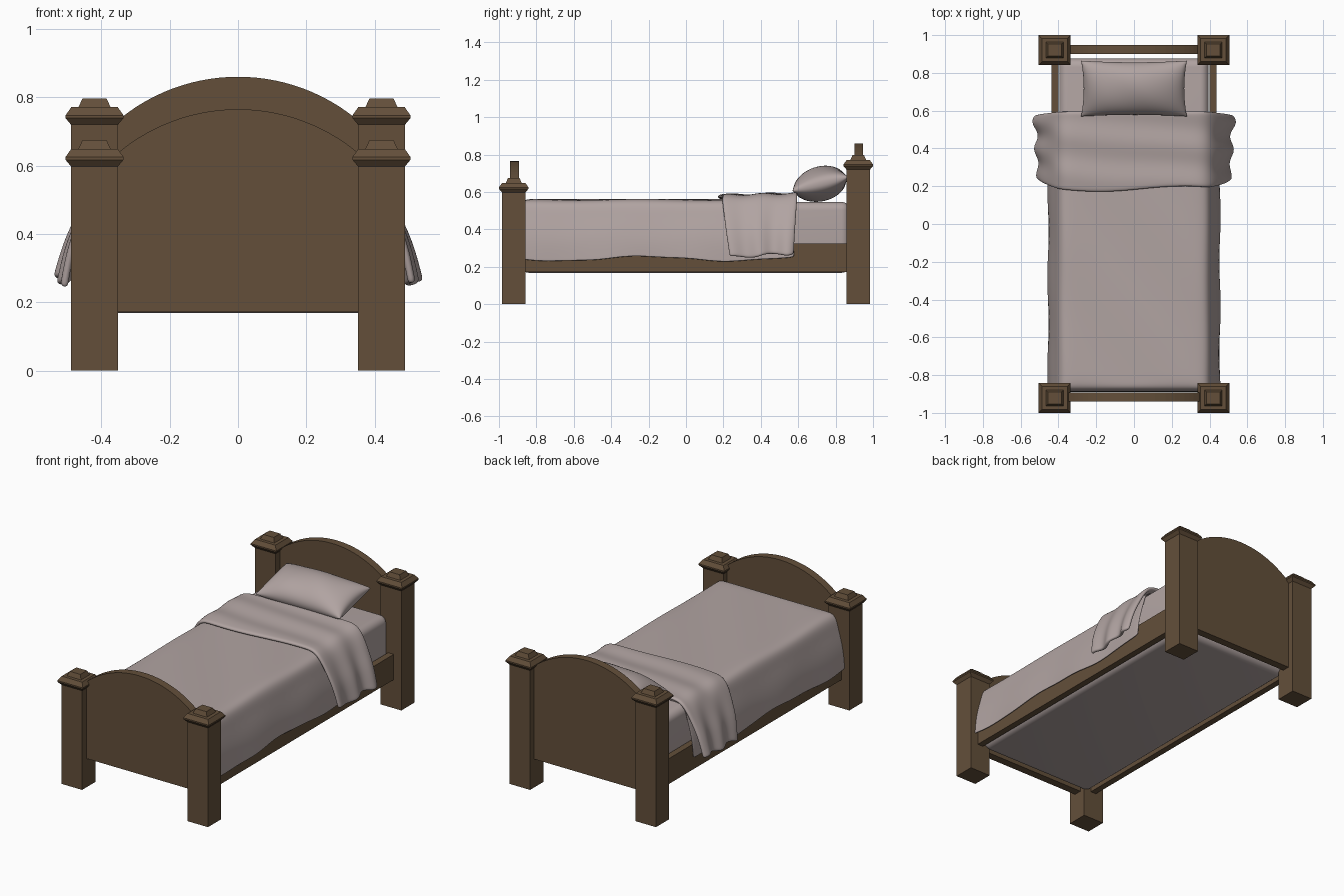
import bpy, bmesh, math
from mathutils import Matrix, Vector

if "Cube" in bpy.data.objects:
    bpy.data.objects.remove(bpy.data.objects["Cube"])


def material(name, rgb):
    m = bpy.data.materials.new(name)
    m.diffuse_color = (*rgb, 1)
    m.use_nodes = True
    m.node_tree.nodes["Principled BSDF"].inputs["Base Color"].default_value = m.diffuse_color
    return m


WOOD = material("brown wood", (0.125, 0.078, 0.042))
CLOTH = material("pale fabric", (0.44, 0.37, 0.36))


def finish(bm, name, mat, smooth=False):
    bmesh.ops.recalc_face_normals(bm, faces=bm.faces)
    me = bpy.data.meshes.new(name)
    bm.to_mesh(me)
    bm.free()
    me.materials.append(mat)
    for p in me.polygons:
        p.use_smooth = smooth
    ob = bpy.data.objects.new(name, me)
    bpy.context.collection.objects.link(ob)
    return ob


def box(name, lo, hi, mat, bevel=0):
    bm = bmesh.new()
    bmesh.ops.create_cube(bm, size=1)
    for v in bm.verts:
        v.co = Vector([(a + b) / 2 + c * (b - a) for a, b, c in zip(lo, hi, v.co)])
    if bevel:
        bmesh.ops.bevel(bm, geom=bm.edges[:], offset=bevel, segments=6,
                        profile=0.5, affect='EDGES')
    return finish(bm, name, mat, bevel > 0)


# Square posts with stepped pyramid caps, lofted from square rings
def post(name, cx, cy, top):
    rings = [(0.069, 0.063, 0), (0.069, 0.063, top - 0.077),
             (0.085, 0.079, top - 0.058), (0.085, 0.079, top - 0.05),
             (0.068, 0.062, top - 0.026), (0.047, 0.042, top - 0.026),
             (0.035, 0.031, top)]
    bm = bmesh.new()
    prev = None
    for hx, hy, z in rings:
        ring = [bm.verts.new((cx + sx * hx, cy + sy * hy, z))
                for sx, sy in ((-1, -1), (1, -1), (1, 1), (-1, 1))]
        if prev:
            for i in range(4):
                j = (i + 1) % 4
                bm.faces.new((prev[i], prev[j], ring[j], ring[i]))
        else:
            bm.faces.new(ring[::-1])
        prev = ring
    bm.faces.new(prev)
    finish(bm, name, WOOD)


# Arched end boards
def arched_board(name, y0, y1, crown):
    sag, half = 0.135, 0.36
    r = (half ** 2 + sag ** 2) / (2 * sag)
    a = math.asin(half / r)
    n = 28
    pts = [(-half, 0.172), (half, 0.172)]
    pts += [(r * math.sin(a - 2 * a * i / n), crown - r + r * math.cos(a - 2 * a * i / n))
            for i in range(n + 1)]
    bm = bmesh.new()
    face = bm.faces.new([bm.verts.new((x, y0, z)) for x, z in pts])
    ext = bmesh.ops.extrude_face_region(bm, geom=[face])["geom"]
    bmesh.ops.translate(bm, vec=(0, y1 - y0, 0),
                        verts=[g for g in ext if isinstance(g, bmesh.types.BMVert)])
    finish(bm, name, WOOD)


for side, s in (("left", -1), ("right", 1)):
    post("front_post_" + side, s * 0.42, -0.921, 0.675)
    post("back_post_" + side, s * 0.42, 0.921, 0.797)
    xs = sorted((s * 0.40, s * 0.438))
    box("side_rail_" + side, (xs[0], -0.87, 0.172), (xs[1], 0.87, 0.325), WOOD)
arched_board("headboard", 0.90, 0.947, 0.86)
arched_board("footboard", -0.94, -0.892, 0.765)

# Mattress
box("mattress", (-0.395, -0.885, 0.168), (0.395, 0.876, 0.547), CLOTH, 0.045)


# Draped cloth: sweep a mirrored half section along rows, then thicken and smooth
def drape(name, rows, section, thick):
    bm = bmesh.new()
    grid = []
    for k in rows:
        left = [bm.verts.new(p) for p in reversed(section(k, -1)[1:])]
        grid.append(left + [bm.verts.new(p) for p in section(k, 1)])
    for a, b in zip(grid, grid[1:]):
        for i in range(len(a) - 1):
            bm.faces.new((a[i], a[i + 1], b[i + 1], b[i]))
    ob = finish(bm, name, CLOTH, True)
    # make the outside face upward so that thickness goes inward
    if sum(p.normal.z * p.area for p in ob.data.polygons) < 0:
        ob.data.flip_normals()
    sol = ob.modifiers.new("thickness", 'SOLIDIFY')
    sol.thickness = thick
    sol.offset = -1
    sub = ob.modifiers.new("smooth", 'SUBSURF')
    sub.levels = sub.render_levels = 2


# Blanket: wavy hem outside the rails, tucked down at the foot
def blanket_section(k, s):
    y, cap = k
    hem = 0.243 + 0.013 * math.cos((y + 0.22) * 7) + 0.003 * math.sin(y * 19 + s)
    w = 0.004 * math.sin(y * 13 + s)
    prof = [(0, 0.561), (0.12, 0.561), (0.24, 0.561), (0.33, 0.561), (0.375, 0.556),
            (0.402, 0.53), (0.416, 0.47), (0.436 + w / 2, 0.40), (0.450 + w / 2, 0.33),
            (0.455 + w, hem + 0.012), (0.456 + w, hem)]
    out = []
    for x, z in prof:
        if z > 0.55:
            z += 0.003 * math.sin(9 * y + 11 * s * x)
        out.append((s * x, y, min(z, cap)))
    return out


rows = [(-0.889, 0.25), (-0.889, 0.40), (-0.888, 0.50), (-0.880, 0.54), (-0.862, 0.558)]
rows += [(-0.83 + 1.41 * i / 22, 1) for i in range(23)]
drape("blanket", rows, blanket_section, 0.008)


# Folded blanket top: thick band that flares out at the sides
def fold_section(t, s):
    y = 0.195 + 0.40 * t
    flare = 0.03 + 0.016 * t + 0.016 * math.cos(15 * (t - 0.88)) * (0.4 + 0.6 * t)
    hem = 0.25 + 0.022 * t + 0.008 * math.sin(11 * t + s)
    edge = 1 - t
    prof = [(0, 0.586), (0.1, 0.586), (0.2, 0.586), (0.3, 0.586), (0.36, 0.583),
            (0.402, 0.56), (0.425, 0.51), (0.445, 0.45), (0.463, 0.39),
            (0.472, 0.33), (0.476, hem + 0.02), (0.478, hem)]
    out = []
    for x, z in prof:
        d = max(0, (0.56 - z) / 0.3)
        yy = y + edge * (0.016 * math.sin(s * x * 7 - 0.3) - 0.012 * (1 - d)) \
            + 0.035 * d * edge - 0.015 * d * t
        zz = z + (0.010 * t + 0.005 * math.sin(t * 13 + s * x * 3)) * (1 - min(1, d))
        out.append((s * (x + flare * min(1, d) ** 0.8 * 1.15), yy, zz))
    return out


drape("folded_cover", [i / 14 for i in range(15)], fold_section, 0.022)

# Pillow: two puffed grids joined at a seam, leaning on the headboard
bm = bmesh.new()
for side in (1, -1):
    g = bmesh.ops.create_grid(bm, x_segments=40, y_segments=28, size=1)
    for v in g["verts"]:
        s = math.sin(v.co.x * math.pi / 2)
        t = math.sin(v.co.y * math.pi / 2)
        puff = max(0, (1 - s * s)) ** 0.42 * max(0, (1 - t * t)) ** 0.5
        wr = 1 + 0.03 * math.sin(6 * s + 2 * t)
        v.co = ((0.28 * s * (1 - 0.05 * (1 - t * t)),
                 0.152 * t * (1 - 0.07 * (1 - s * s)), side * 0.092 * puff * wr))
bmesh.ops.remove_doubles(bm, verts=bm.verts, dist=0.0004)
bmesh.ops.transform(bm, verts=bm.verts,
                    matrix=Matrix.Translation((0, 0.717, 0.643)) @ Matrix.Rotation(math.radians(14), 4, 'X'))
finish(bm, "pillow", CLOTH, True)
